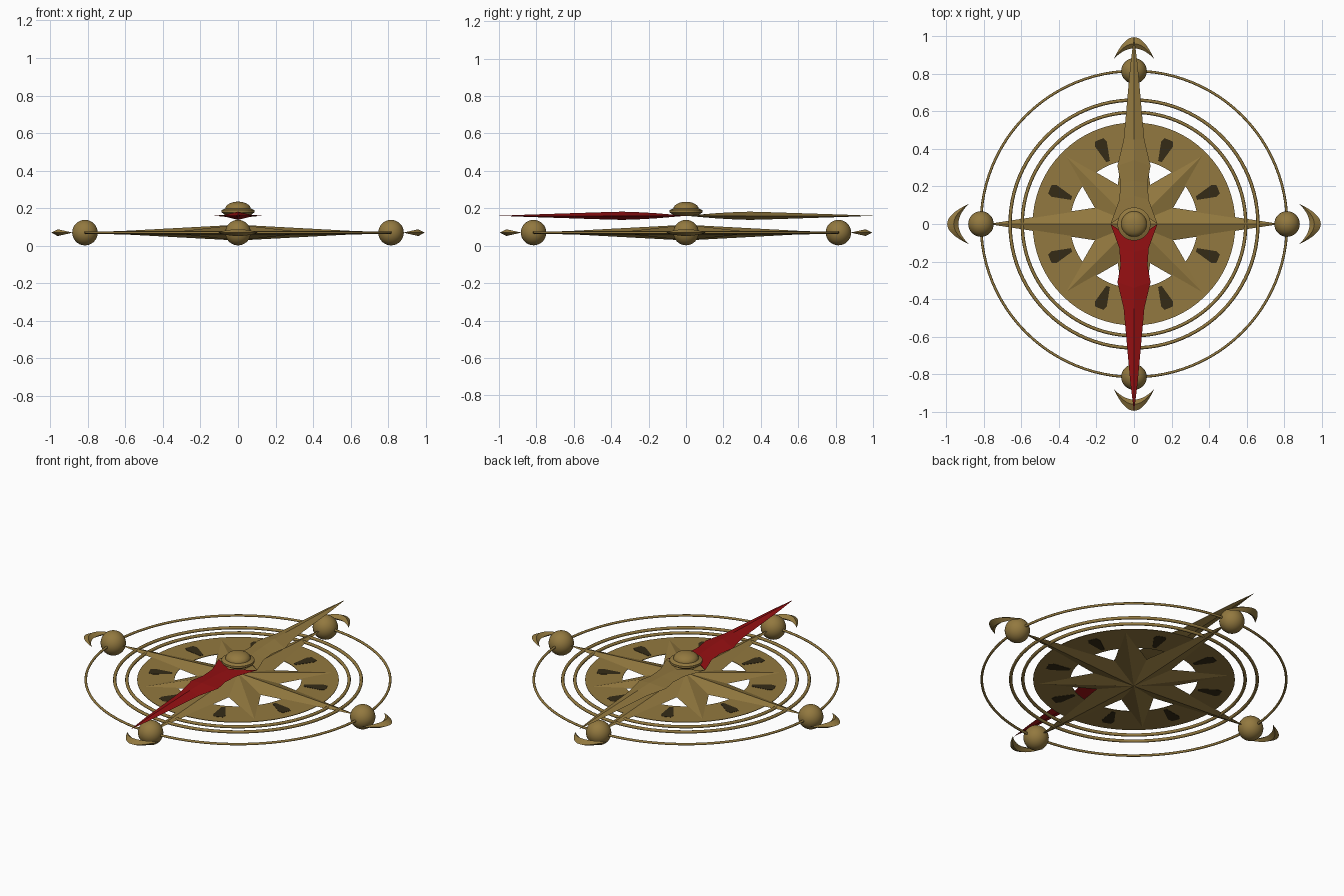
import bpy, bmesh
from math import pi, sin, cos, radians
from mathutils import Matrix, Vector

if "Cube" in bpy.data.objects:
    bpy.data.objects.remove(bpy.data.objects["Cube"], do_unlink=True)


def material(name, rgb):
    m = bpy.data.materials.new(name)
    m.use_nodes = True
    m.diffuse_color = (*rgb, 1)
    m.node_tree.nodes["Principled BSDF"].inputs["Base Color"].default_value = (*rgb, 1)
    return m


BRASS = material("aged brass", (0.29, 0.19, 0.05))
RED = material("needle red", (0.30, 0.005, 0.006))
DARK = material("dark brown", (0.035, 0.024, 0.008))
MID = 0.07        # height of the star's middle plane
NEEDLE = 0.16     # height of the needle's middle plane


def finish(name, bm, mat, z=0.0, turn=0.0, smooth=False):
    bmesh.ops.remove_doubles(bm, verts=bm.verts, dist=1e-5)
    bmesh.ops.recalc_face_normals(bm, faces=bm.faces)
    bm.transform(Matrix.Translation((0, 0, z)) @ Matrix.Rotation(turn, 4, 'Z'))
    me = bpy.data.meshes.new(name)
    for f in bm.faces:
        f.smooth = smooth
    bm.to_mesh(me)
    bm.free()
    me.materials.append(mat)
    ob = bpy.data.objects.new(name, me)
    bpy.context.collection.objects.link(ob)
    return ob


def loft(name, sections, mat, z, turn):
    """Skin a row of four-point diamond sections (side, top, side, bottom)."""
    bm = bmesh.new()
    rows = [[bm.verts.new(p) for p in s] for s in sections]
    for a, b in zip(rows, rows[1:]):
        for i in range(4):
            j = (i + 1) % 4
            bm.faces.new((a[i], a[j], b[j], b[i]))
    for r in (rows[0], rows[-1]):
        bm.faces.new((r[0], r[1], r[3]))
        bm.faces.new((r[1], r[2], r[3]))
    bmesh.ops.dissolve_degenerate(bm, dist=1e-5, edges=bm.edges)
    return finish(name, bm, mat, z, turn)


def lathe(name, profile, mat, z, steps=48):
    """Spin a radius/height profile about the vertical axis."""
    bm = bmesh.new()
    vs = [bm.verts.new((r, 0, h)) for r, h in profile]
    es = [bm.edges.new(p) for p in zip(vs, vs[1:])]
    bmesh.ops.spin(bm, geom=vs + es, cent=(0, 0, 0), axis=(0, 0, 1),
                   angle=2 * pi, steps=steps)
    return finish(name, bm, mat, z)


# Flat dial and the three wire rings
t = 0.0015
lathe("dial_disc", [(0.34, -t), (0.54, -t), (0.54, t), (0.34, t), (0.34, -t)], BRASS, MID, 64)
for name, radius, wire in (("inner_ring", 0.595, 0.009), ("middle_ring", 0.66, 0.009),
                           ("outer_ring", 0.815, 0.007)):
    circle = [(radius + wire * cos(k * pi / 4), wire * sin(k * pi / 4)) for k in range(9)]
    ob = lathe(name, circle, BRASS, MID, 96)
    for p in ob.data.polygons:
        p.use_smooth = True

# Eight-pointed star with ridged arms
bm = bmesh.new()
peaks = [bm.verts.new((0, 0, s * 0.042)) for s in (1, -1)]
rim = []
for k in range(16):
    r = 0.226 if k % 2 else (0.53 if k % 4 else 0.78)
    rim.append(bm.verts.new((r * cos(k * pi / 8), r * sin(k * pi / 8), 0)))
for k in range(16):
    for p in peaks:
        bm.faces.new((rim[k], rim[(k + 1) % 16], p))
finish("compass_star", bm, BRASS, MID)

# Dark wedge marks on the dial, seen on both sides
half = [(0.36, 0.010), (0.41, 0.022), (0.46, 0.034), (0.485, 0.024)]
for k in range(8):
    bm = bmesh.new()
    outline = half + [(r, -w) for r, w in reversed(half)]
    bottom = bm.faces.new([bm.verts.new((r, w, -0.003)) for r, w in outline])
    up = bmesh.ops.extrude_face_region(bm, geom=[bottom])["geom"]
    bmesh.ops.translate(bm, vec=(0, 0, 0.006),
                        verts=[v for v in up if isinstance(v, bmesh.types.BMVert)])
    finish(f"dial_mark_{k + 1}", bm, DARK, MID, pi / 8 + k * pi / 4)

# Ball and crescent at each cardinal point
for k, side in enumerate(("back", "right", "front", "left")):
    turn = k * pi / 2
    bm = bmesh.new()
    bmesh.ops.create_uvsphere(bm, u_segments=32, v_segments=16, radius=0.068)
    bmesh.ops.translate(bm, verts=bm.verts, vec=(0, 0.815, 0))
    finish(side + "_ball", bm, BRASS, MID, turn, True)
    rows = []
    for i in range(-8, 9):
        s = i / 8
        q = s * s
        x, h = 0.107 * s, 0.018 * (1 - q)
        rows.append([(x, 0.995 - 0.115 * q, 0), (x, 0.96 - 0.08 * q, h),
                     (x, 0.935 - 0.055 * q, 0), (x, 0.96 - 0.08 * q, -h)])
    loft(side + "_crescent", rows, BRASS, MID, turn)

# Needle halves: edge distance, ridge distance, half width, ridge height
stations = [(0, 0.085, 0.125, 0.006), (0.13, 0.15, 0.078, 0.013), (0.22, 0.23, 0.072, 0.018),
            (0.31, 0.34, 0.088, 0.022), (0.45, 0.45, 0.055, 0.019),
            (0.85, 0.85, 0.019, 0.006), (1, 1, 0, 0)]
for name, mat, turn in (("needle_back", BRASS, 0), ("needle_front", RED, pi)):
    rows = [[(-w, e, 0), (0, c, h), (w, e, 0), (0, c, -h)] for e, c, w, h in stations]
    loft(name, rows, mat, NEEDLE, turn)

# Central hub: flared collar and dome
lathe("hub_collar", [(0, 0.002), (0.062, 0.002), (0.088, 0.018), (0.088, 0.03),
                     (0.07, 0.038), (0, 0.038)], BRASS, NEEDLE)
dome = [(0.068 * cos(radians(a)), 0.036 + 0.039 * sin(radians(a))) for a in range(0, 91, 10)]
ob = lathe("hub_dome", dome, BRASS, NEEDLE)
for p in ob.data.polygons:
    p.use_smooth = True
